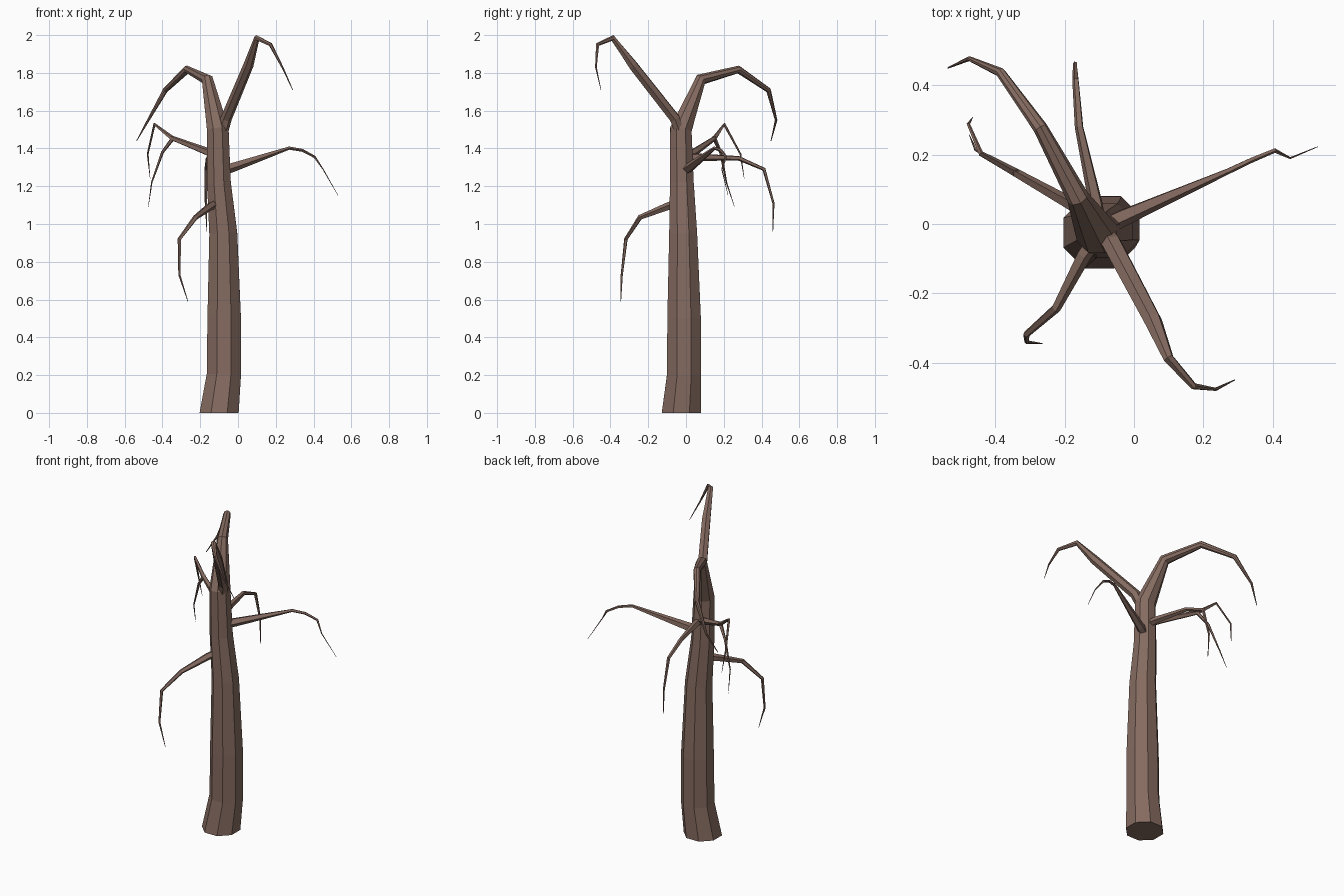
import bpy, bmesh, math
from mathutils import Vector

bark = bpy.data.materials.new("brown bark")
bark.diffuse_color = (0.235, 0.147, 0.117, 1)


def limb(name, sides, path, turn=0.0):
    """Tapered flat-sided tube through (x, y, z, radius) points."""
    pts = [Vector(p[:3]) for p in path]
    bm = bmesh.new()
    rings = []
    # carry one frame along the path so the tube does not twist
    first = (pts[1] - pts[0]).normalized()
    u = first.orthogonal() if abs(first.z) < 0.8 else Vector((1, 0, 0))
    for i, p in enumerate(pts):
        a = (p - pts[i - 1]).normalized() if i else Vector()
        b = (pts[i + 1] - p).normalized() if i < len(pts) - 1 else Vector()
        t = (a + b).normalized()
        if p.z == 0:
            t = Vector((0, 0, 1))        # flat foot on the ground
        u = (u - t * u.dot(t)).normalized()
        v = t.cross(u)
        ring = []
        for k in range(sides):
            ang = turn + 2 * math.pi * k / sides
            ring.append(bm.verts.new(p + path[i][3] * (u * math.cos(ang) + v * math.sin(ang))))
        rings.append(ring)
    for r0, r1 in zip(rings, rings[1:]):
        for k in range(sides):
            n = (k + 1) % sides
            bm.faces.new((r0[k], r0[n], r1[n], r1[k]))
    bm.faces.new(rings[0][::-1])
    bm.faces.new(rings[-1])
    bmesh.ops.recalc_face_normals(bm, faces=bm.faces)
    me = bpy.data.meshes.new(name)
    bm.to_mesh(me)
    bm.free()
    me.materials.append(bark)
    ob = bpy.data.objects.new(name, me)
    bpy.context.collection.objects.link(ob)


# trunk, running on into the rear left limb
limb("trunk", 8, [
    (-.10, -.025, 0, .112), (-.075, -.01, .2, .098), (-.073, -.01, .5, .096),
    (-.078, -.015, .95, .080), (-.101, -.022, 1.22, .068), (-.107, -.027, 1.5, .062),
    (-.163, .078, 1.765, .032), (-.27, .277, 1.818, .021), (-.385, .437, 1.708, .014),
    (-.475, .477, 1.55, .007), (-.537, .45, 1.44, .002)], math.pi / 8)

# front right limb, forking from the trunk top
limb("front_right_limb", 6, [
    (-.09, -.025, 1.46, .03), (-.062, -.06, 1.56, .03), (.055, -.28, 1.84, .027),
    (.10, -.388, 1.985, .016), (.172, -.468, 1.95, .010), (.235, -.477, 1.83, .005),
    (.29, -.45, 1.71, .0015)])

# drooping side branches
limb("right_branch", 5, [
    (-.08, -.005, 1.285, .028), (-.03, .02, 1.30, .026), (.27, .152, 1.402, .009),
    (.34, .185, 1.39, .008), (.405, .212, 1.355, .007), (.45, .19, 1.29, .003),
    (.53, .223, 1.15, .001)])
limb("left_branch", 5, [
    (-.11, .01, 1.36, .024), (-.17, .05, 1.385, .021), (-.35, .152, 1.455, .013),
    (-.442, .203, 1.528, .008), (-.478, .288, 1.37, .005), (-.465, .308, 1.24, .001)])
limb("left_branch_twig", 5, [
    (-.34, .147, 1.46, .012), (-.40, .183, 1.38, .008), (-.457, .214, 1.22, .004),
    (-.475, .257, 1.09, .001)])
limb("back_branch", 5, [
    (-.10, 0, 1.35, .022), (-.11, .06, 1.355, .021), (-.158, .28, 1.348, .013),
    (-.168, .413, 1.29, .010), (-.17, .463, 1.11, .006), (-.165, .46, .96, .0015)])
limb("front_left_branch", 5, [
    (-.11, -.04, 1.11, .024), (-.145, -.09, 1.095, .022), (-.225, -.243, 1.035, .014),
    (-.31, -.318, .92, .010), (-.31, -.34, .73, .006), (-.265, -.345, .59, .0015)])
